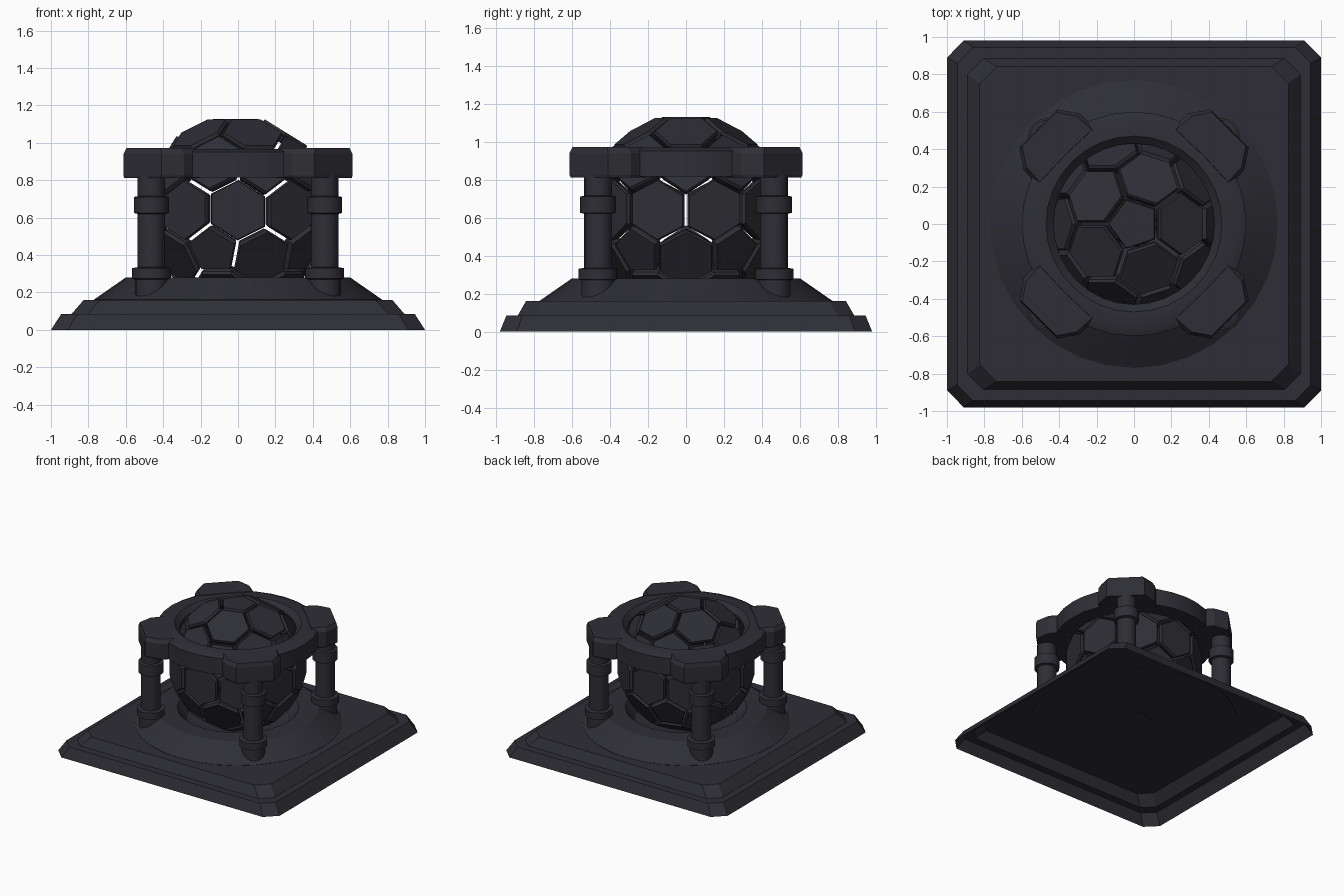
import bpy, bmesh, math
from mathutils import Vector, Matrix

if "Cube" in bpy.data.objects:
    bpy.data.objects.remove(bpy.data.objects["Cube"])

metal = bpy.data.materials.new("dark_slate")
metal.diffuse_color = (0.027, 0.027, 0.036, 1)
metal.use_nodes = True
metal.node_tree.nodes["Principled BSDF"].inputs["Base Color"].default_value = metal.diffuse_color


def finish(name, bm, smooth=False):
    bmesh.ops.recalc_face_normals(bm, faces=bm.faces)
    mesh = bpy.data.meshes.new(name)
    bm.to_mesh(mesh)
    bm.free()
    ob = bpy.data.objects.new(name, mesh)
    bpy.context.collection.objects.link(ob)
    mesh.materials.append(metal)
    if smooth:
        bpy.ops.object.select_all(action='DESELECT')
        ob.select_set(True)
        bpy.context.view_layer.objects.active = ob
        bpy.ops.object.shade_smooth_by_angle(angle=math.radians(28))
    return ob


def loft(bm, loops, cap_start=True, cap_end=True, closed=False):
    """Skin a list of equally long point loops."""
    rows = [[bm.verts.new(p) for p in loop] for loop in loops]
    pairs = list(zip(rows, rows[1:]))
    if closed:
        pairs.append((rows[-1], rows[0]))
    n = len(rows[0])
    for a, b in pairs:
        for i in range(n):
            j = (i + 1) % n
            bm.faces.new((a[i], a[j], b[j], b[i]))
    if cap_start:
        bm.faces.new(rows[0][::-1])
    if cap_end:
        bm.faces.new(rows[-1])


def circle(r, z, n, cx=0, cy=0):
    return [(cx + r * math.cos(2 * math.pi * i / n),
             cy + r * math.sin(2 * math.pi * i / n), z) for i in range(n)]


def cut_rect(hx, hy, c, z):
    return [(hx, -hy + c, z), (hx, hy - c, z), (hx - c, hy, z), (-hx + c, hy, z),
            (-hx, hy - c, z), (-hx, -hy + c, z), (-hx + c, -hy, z), (hx - c, -hy, z)]


# Stepped plinth, hollow underneath
bm = bmesh.new()
loft(bm, [cut_rect(1, .98, .09, 0), cut_rect(.945, .945, .085, .085),
          cut_rect(.89, .885, .085, .085), cut_rect(.825, .842, .09, .16)],
     cap_start=False)
finish("plinth", bm)
for f in bpy.data.objects["plinth"].data.polygons:
    f.use_smooth = False

# Conical mound with a shallow bowl
bm = bmesh.new()
loft(bm, [circle(r, z, 32) for r, z in
          [(.77, .155), (.77, .162), (.60, .28), (.45, .28), (.38, .19), (.30, .165)]])
finish("mound", bm, True)

# Holding ring
bm = bmesh.new()
loft(bm, [circle(r, z, 32) for r, z in
          [(.60, .815), (.60, .95), (.56, .968), (.47, .968), (.43, .93), (.43, .85), (.47, .815)]],
     cap_start=False, cap_end=False, closed=True)
finish("holding_ring", bm, True)

# Four posts with collars, and the brackets joining them to the ring
bracket = [(.36, .36), (.51, .20), (.59, .29), (.613, .41),
           (.41, .613), (.29, .59), (.20, .51)]
mid = Vector((.45, .45))
for k in range(4):
    turn = Matrix.Rotation(k * math.pi / 2, 4, 'Z')
    bm = bmesh.new()
    loft(bm, [circle(r, z, 16, .463, .463) for r, z in
              [(.088, .162), (.088, .27), (.104, .275), (.104, .33), (.073, .335), (.073, .62),
               (.094, .625), (.094, .71), (.073, .715), (.073, .83)]])
    bm.transform(turn)
    finish("post_%d" % (k + 1), bm, True)

    bm = bmesh.new()
    loops = []
    for s, z in [(.97, .812), (1, .825), (1, .94), (.9, .972)]:
        pts = [mid + (Vector(p) - mid) * s for p in bracket]
        loops.append([(p.x, p.y, z) for p in pts])
    loft(bm, loops)
    bm.transform(turn)
    finish("bracket_%d" % (k + 1), bm)

# Ball of separate bevelled plates: one pentagon or hexagon per point of a geodesic sphere
geo = bmesh.new()
bmesh.ops.create_icosphere(geo, subdivisions=2, radius=1)
geo.verts.ensure_lookup_table()
top = max(geo.verts, key=lambda v: v.co.z)
near = top.link_edges[0].other_vert(top).co
geo.transform(Matrix.Rotation(-math.atan2(near.y, near.x), 4, 'Z'))
ball = bmesh.new()
centre = Vector((0, 0, .64))
for v in geo.verts:
    n = v.co.normalized()
    u = n.orthogonal().normalized()
    w = n.cross(u)
    corners = []
    for f in v.link_faces:
        c = f.calc_center_median().normalized()
        c = c / c.dot(n) - n
        corners.append(c)
    corners.sort(key=lambda c: math.atan2(c.dot(w), c.dot(u)))
    loft(ball, [[centre + n * r + c * r * s for c in corners]
                for r, s in [(.425, .91), (.47, .94), (.488, .87)]])
geo.free()
finish("plated_ball", ball)
